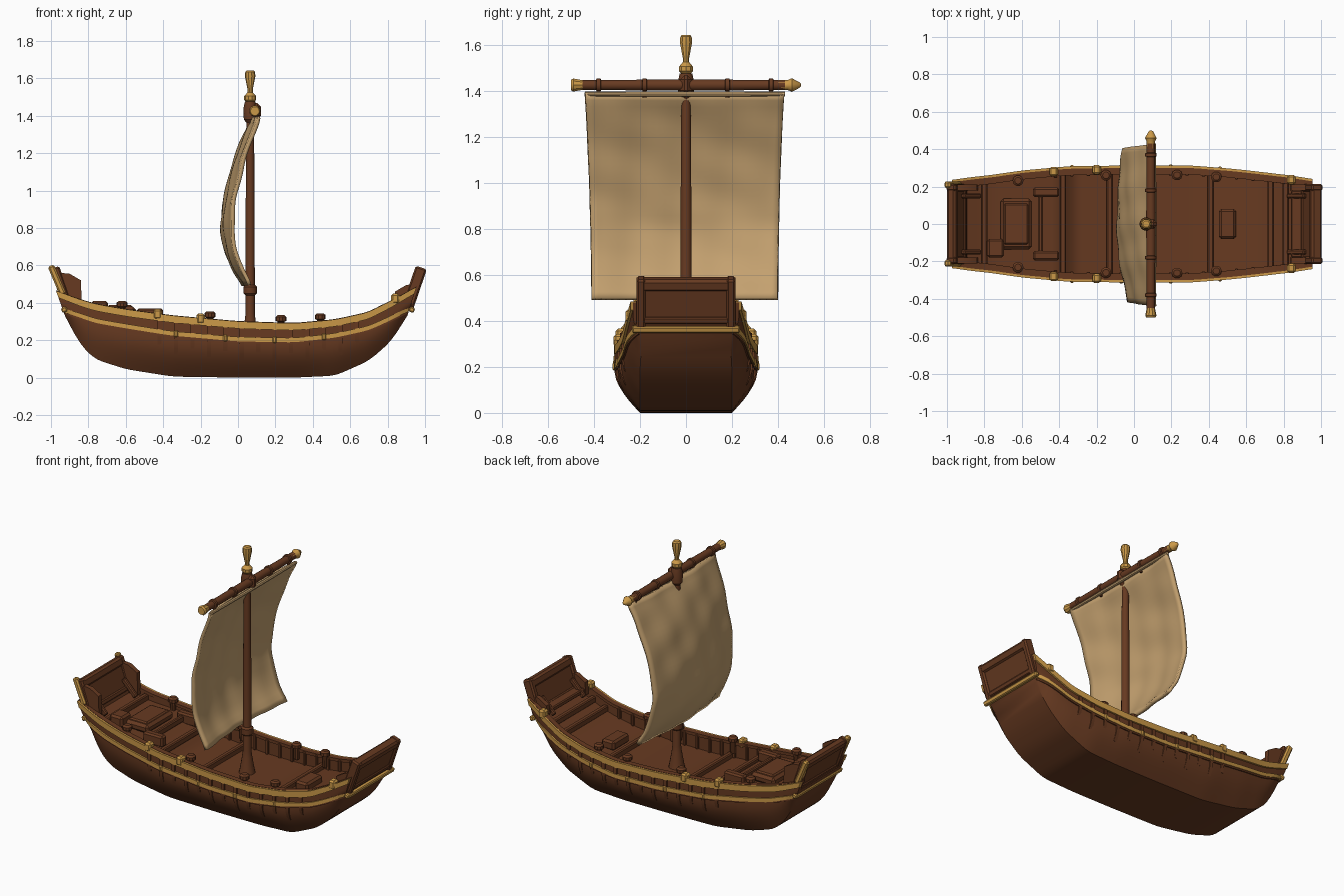
import bpy, bmesh, math
from mathutils import Matrix, Vector

cube = bpy.data.objects.get("Cube")
if cube:
    bpy.data.objects.remove(cube, do_unlink=True)


def material(name, rgb):
    m = bpy.data.materials.new(name)
    m.use_nodes = True
    m.diffuse_color = (*rgb, 1)
    m.node_tree.nodes["Principled BSDF"].inputs["Base Color"].default_value = (*rgb, 1)
    return m


WOOD = material("brown wood", (.135, .042, .015))
GOLD = material("gold trim", (.6, .32, .065))
CLOTH = material("sail cloth", (.55, .355, .16))
parts = []


def finish(name, bm, mat):
    bmesh.ops.recalc_face_normals(bm, faces=bm.faces)
    mesh = bpy.data.meshes.new(name)
    bm.to_mesh(mesh)
    bm.free()
    mesh.materials.append(mat)
    ob = bpy.data.objects.new(name, mesh)
    bpy.context.collection.objects.link(ob)
    parts.append(ob)
    return ob


def loft(name, rings, mat):
    """Skin closed rings of points and cap both ends."""
    bm = bmesh.new()
    rows = [[bm.verts.new(p) for p in ring] for ring in rings]
    n = len(rows[0])
    for a, b in zip(rows, rows[1:]):
        for i in range(n):
            bm.faces.new((a[i], a[(i + 1) % n], b[(i + 1) % n], b[i]))
    bm.faces.new(rows[0])
    bm.faces.new(rows[-1])
    return finish(name, bm, mat)


def box(name, loc, size, mat=WOOD, tilt=0, taper=1, bevel=.006):
    bm = bmesh.new()
    bmesh.ops.create_cube(bm, size=1)
    for v in bm.verts:
        if v.co.z > 0:
            v.co.y *= taper
        v.co *= Vector(size)
    bmesh.ops.bevel(bm, geom=bm.edges[:], offset=bevel, segments=1, affect='EDGES')
    bm.transform(Matrix.Translation(loc) @ Matrix.Rotation(tilt, 4, 'Y'))
    return finish(name, bm, mat)


def lathe(name, profile, loc, mat, along_y=False, sides=14):
    """Turn (radius, height) pairs about z, or about y."""
    rings = []
    for r, h in profile:
        ring = [(r * math.cos(k * math.tau / sides), r * math.sin(k * math.tau / sides), h)
                for k in range(sides)]
        if along_y:
            ring = [(x, z, y) for x, y, z in ring]
        rings.append([Vector(p) + Vector(loc) for p in ring])
    return loft(name, rings, mat)


# Hull stations: x, half beam, half bottom, keel, rail, strake, deck
STATIONS = [
    (-.925, .225, .19, .33, .46, .36, .40), (-.85, .24, .2, .185, .42, .335, .37),
    (-.77, .25, .2, .1, .39, .305, .345), (-.6, .275, .2, .045, .36, .275, .325),
    (-.38, .295, .2, .01, .33, .24, .3), (-.34, .298, .2, .005, .325, .235, .23),
    (0, .302, .2, 0, .295, .205, .2), (.3, .302, .2, 0, .285, .2, .2),
    (.52, .285, .2, .01, .305, .225, .23), (.7, .265, .2, .09, .345, .265, .28),
    (.82, .25, .2, .195, .41, .32, .34), (.905, .23, .19, .33, .48, .365, .4)]
BEAM, FLOOR, KEEL, RAIL, STRAKE, DECK = range(1, 7)
X0, X1 = STATIONS[0][0], STATIONS[-1][0]


def raw(x, col):
    for a, b in zip(STATIONS, STATIONS[1:]):
        if x <= b[0]:
            t = max(0, (x - a[0]) / (b[0] - a[0]))
            return a[col] + (b[col] - a[col]) * t
    return STATIONS[-1][col]


def at(x, col):
    d = min(.03, x - X0, X1 - x)
    return (raw(x - d, col) + raw(x, col) + raw(x + d, col)) / 3


def rake(x, z):
    lean = max(0, (abs(x) - .75) / .17)
    return x + math.copysign(.35 * lean, x) * max(0, z - .33)


def side_y(x, z):
    t = (z - at(x, KEEL)) / (at(x, RAIL) - at(x, KEEL))
    swell = math.sin(min(1, max(0, t) / .6) * math.pi / 2)
    return at(x, FLOOR) + (at(x, BEAM) - at(x, FLOOR)) * swell


N = 64
XS = [X0 + (X1 - X0) * i / N for i in range(N + 1)]


# Hull with bulwarks and deck in one skin
def hull_ring(x):
    keel, rail, deck = at(x, KEEL), at(x, RAIL), at(x, DECK)
    half = [(side_y(x, keel + (rail - keel) * k / 10), keel + (rail - keel) * k / 10)
            for k in range(11)]
    inner = at(x, BEAM) - .03
    half += [(inner, rail), (inner, deck)]
    pts = half + [(-y, z) for y, z in reversed(half)]
    return [(rake(x, z), y, z) for y, z in pts]


loft("hull", [hull_ring(x) for x in XS], WOOD)


# Long trims that follow the sheer
def trim(name, col, s, lift, height, out, inward, mat):
    rings = []
    for x in XS:
        z = at(x, col) + lift
        y = side_y(x, z)
        rings.append([(rake(x, z + h), s * (y + o), z + h) for o, h in
                      ((-inward, 0), (out, 0), (out, height), (-inward, height))])
    loft(name, rings, mat)


for s, label in ((1, "left"), (-1, "right")):
    trim(label + "_rail", RAIL, s, -.033, .038, .011, .012, GOLD)
    trim(label + "_rail_cap", RAIL, s, -.012, .019, -.002, .037, WOOD)
    trim(label + "_strake", STRAKE, s, -.012, .024, .011, .015, GOLD)
    trim(label + "_lower_wale", STRAKE, s, -.022, .01, .007, .015, WOOD)

    # Ribs outside the planking and inside the bulwark
    for i in range(13):
        x = -.42 + i * .088
        top, low = at(x, RAIL) - .03, at(x, STRAKE) - (.11 if i % 2 else .07)
        rings = []
        for k in range(7):
            z = low + (top - low) * k / 6
            y = side_y(x, z)
            out = y + .008 * min(1, k / 3)
            rings.append([(x - .011, s * (y - .02), z), (x + .011, s * (y - .02), z),
                          (x + .011, s * out, z), (x - .011, s * out, z)])
        loft(f"{label}_rib_{i}", rings, WOOD)
        box(f"{label}_stanchion_{i}", (x, s * (at(x, BEAM) - .035), (at(x, DECK) + at(x, RAIL)) / 2),
            (.018, .016, at(x, RAIL) - at(x, DECK)), bevel=.003)
        if i % 3 == 1:
            box(f"{label}_strake_clasp_{i}", (x, s * (side_y(x, at(x, STRAKE)) + .002), at(x, STRAKE)),
                (.022, .03, .036), GOLD)

    # Rail clasps and bollards
    for x in (-.43, -.2, .83):
        box(f"{label}_rail_clasp", (rake(x, .4), s * (at(x, BEAM) - .01), at(x, RAIL) + .002),
            (.045, .05, .055), GOLD, bevel=.01)
    for x in (-.62, -.15, .23, .44):
        lathe(label + "_bollard", [(.016, -.06), (.018, .01), (.029, .016), (.029, .036), (.018, .046)],
              (x, s * (at(x, BEAM) - .04), at(x, RAIL)), WOOD, sides=10)

    # Wings and braces beside the raised ends
    for end, name, rise in ((-1, "bow", .56), (1, "stern", .5)):
        shape = [(.95, rise), (.9, rise - .005), (.84, rise - .04), (.835, .38), (.9, .36)]
        loft(f"{label}_{name}_wing", [[(end * x, s * y, z) for x, z in shape] for y in (.18, .21)], WOOD)
        box(f"{label}_{name}_brace", (end * .87, s * .15, .43), (.13, .025, .03), tilt=-end * .8)
    box(label + "_bow_gold_post", (-.968, s * .21, .52), (.035, .035, .17), GOLD, tilt=-.4, bevel=.009)

# Raised end boards with framed panels
for end, name, depth in ((-1, "bow", .05), (1, "stern", .06)):
    lean = end * .33
    c = Vector((end * .938, 0, .465))
    up = Vector((math.sin(lean), 0, math.cos(lean)))
    box(name + "_board", c, (depth - .02, .44, .22), tilt=lean, taper=.9)
    box(name + "_top_beam", c + up * .1, (depth, .42, .055), tilt=lean, bevel=.012)
    box(name + "_bottom_beam", c - up * .06, (depth - .005, .42, .03), tilt=lean)
    for s in (-1, 1):
        box(name + "_post", c + up * .015 + Vector((0, s * .195, 0)), (depth + .002, .04, .23),
            tilt=lean, bevel=.009)
    box(name + "_gold_band", (end * .929, 0, .363), (.03, .47, .028), GOLD, tilt=lean)

# Deck beams, hatch and fittings
for x in (-.8, -.38, -.13, .41, .73, .81):
    box("deck_beam", (x, 0, at(x, DECK) + .012), (.032, 2 * at(x, BEAM) - .05, .04))
box("fore_hatch", (-.63, 0, .352), (.17, .27, .055), bevel=.016)
box("fore_hatch_lid", (-.63, 0, .378), (.13, .22, .02), bevel=.008)
box("aft_chest", (.5, 0, .25), (.09, .16, .06), bevel=.012)
box("aft_bench", (.87, 0, .41), (.06, .36, .03))
for y in (-.17, .17):
    box("fore_crate", (-.47, y, .335), (.14, .05, .07), bevel=.01)
box("fore_board", (-.5, 0, .335), (.025, .3, .04))
box("bow_chest", (-.74, -.13, .375), (.09, .1, .07), bevel=.012)

# Mast, its collars and finial
MX = .065
lathe("mast", [(.05, .19), (.044, .22), (.03, .3), (.025, .34), (.024, .9), (.02, 1.46)], (MX, 0, 0), WOOD)
lathe("mast_collar", [(.026, .44), (.036, .45), (.036, .485), (.026, .495)], (MX, 0, 0), WOOD)
lathe("mast_head", [(.022, 1.365), (.034, 1.38), (.036, 1.44), (.028, 1.475)], (MX, 0, 0), WOOD)
box("yard_block", (.08, 0, 1.425), (.085, .05, .085), bevel=.018)
lathe("mast_finial", [(.018, 1.47), (.032, 1.485), (.032, 1.505), (.014, 1.525), (.014, 1.54),
                      (.028, 1.61), (.026, 1.635), (.018, 1.643)], (MX, 0, 0), GOLD, sides=10)

# Yard with rings and gold tips
YARD = (.09, 0, 1.425)
lathe("yard", [(.022, -.45), (.025, 0), (.022, .43)], YARD, WOOD, True)
for y in (-.38, -.18, .18, .37):
    lathe("yard_ring", [(.02, y - .012), (.03, y - .008), (.03, y + .008), (.02, y + .012)], YARD, WOOD, True)
    lathe("sail_tie", [(.008, 1.37), (.008, 1.43)], (.098, y, 0), WOOD, sides=8)
lathe("right_yard_tip", [(.02, -.43), (.022, -.45), (.03, -.49), (.024, -.5)], YARD, GOLD, True, 10)
lathe("left_yard_tip", [(.022, .4), (.022, .44), (.031, .46), (.012, .495), (.004, .5)], YARD, GOLD, True, 10)

# Billowing sail: height, belly x, edge x
CURVE = [(.495, .04, .07), (.57, -.02, .02), (.68, -.065, -.02), (.8, -.085, -.04), (.95, -.068, -.03),
         (1.15, -.02, .02), (1.3, .04, .075), (1.39, .09, .115)]


def sail_x(z, col):
    for a, b in zip(CURVE, CURVE[1:]):
        if z <= b[0]:
            return a[col] + (b[col] - a[col]) * (z - a[0]) / (b[0] - a[0])
    return CURVE[-1][col]


bm = bmesh.new()
grid = []
for j in range(33):
    z = .495 + .895 * j / 32
    width = .405 + .028 * (j / 32) ** 2
    belly, edge = [sum(sail_x(min(1.39, max(.495, z + d)), col) for d in (-.03, 0, .03)) / 3
                   for col in (1, 2)]
    row = []
    for i in range(29):
        u = i / 14 - 1
        wrinkle = .006 * math.sin(9 * u + 11 * z) * math.sin(14 * z - 4 * u)
        twist = -.012 * u * math.sin(math.pi * j / 32)
        row.append(bm.verts.new((edge + (belly - edge) * (1 - u * u) + wrinkle + twist, u * width - .006, z)))
    grid.append(row)
for a, b in zip(grid, grid[1:]):
    for i in range(28):
        bm.faces.new((a[i], a[i + 1], b[i + 1], b[i]))
sail = finish("sail", bm, CLOTH)
thick = sail.modifiers.new("thickness", 'SOLIDIFY')
thick.thickness, thick.offset = .02, 0
lathe("sail_top_hem", [(.01, -.44), (.012, 0), (.01, .43)], (.108, 0, 1.386), CLOTH, True, 8)

# Smooth curved parts, keep corners sharp
bpy.ops.object.select_all(action='DESELECT')
for ob in parts:
    ob.select_set(True)
bpy.context.view_layer.objects.active = parts[0]
bpy.ops.object.shade_smooth_by_angle(angle=math.radians(35))
